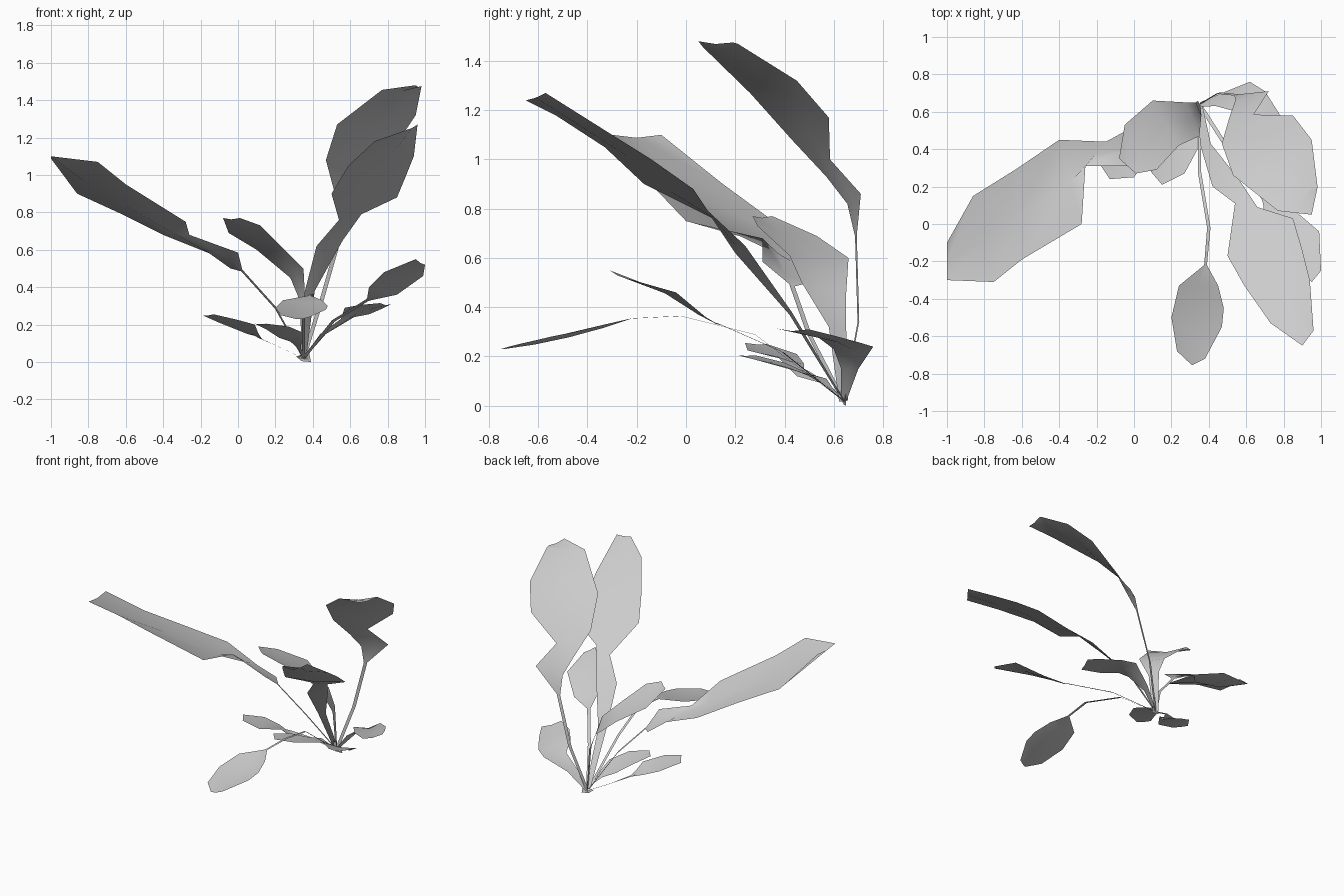
import bpy, bmesh
from mathutils import Vector

ROOT = Vector((0.35, 0.64, 0.02))


def leaf(name, stem, left, right, width=0.025, sag=0.06):
    """Thin ribbon stem from the root, widening into a blade with a sunken midrib."""
    side = (Vector(right[0]) - Vector(left[0])).normalized()
    rows = []
    for p in [ROOT] + [Vector(s) for s in stem]:
        rows.append((p - side * width / 2, p + side * width / 2))
    rows += [(Vector(a), Vector(b)) for a, b in zip(left, right)]
    bm = bmesh.new()
    verts = []
    for a, b in rows:
        mid = (a + b) / 2 - Vector((0, 0, sag * (b - a).length))
        verts.append([bm.verts.new(p) for p in (a, mid, b)])
    for r, s in zip(verts, verts[1:]):
        for i in (0, 1):
            bm.faces.new((r[i], r[i + 1], s[i + 1], s[i]))
    me = bpy.data.meshes.new(name)
    bm.to_mesh(me)
    bm.free()
    me.shade_smooth()
    ob = bpy.data.objects.new(name, me)
    bpy.context.collection.objects.link(ob)


# Large leaf reaching left
leaf("left_large_leaf", [(0.2, 0.5, 0.29), (0.02, 0.43, 0.49)],
     [(-0.04, 0.5, 0.5), (-0.15, 0.44, 0.58), (-0.40, 0.45, 0.68),
      (-0.62, 0.30, 0.79), (-0.86, 0.15, 0.9), (-1, -0.1, 1.1)],
     [(0, 0.31, 0.585), (-0.26, 0.31, 0.68), (-0.28, 0, 0.75),
      (-0.6, -0.19, 0.95), (-0.75, -0.31, 1.07), (-1, -0.3, 1.1)])

# Tallest leaf, rear right
leaf("tall_rear_leaf", [(0.45, 0.7, 0.34), (0.55, 0.69, 0.69)],
     [(0.54, 0.655, 0.82), (0.51, 0.57, 0.93), (0.47, 0.43, 1.08),
      (0.53, 0.26, 1.27), (0.77, 0.07, 1.455), (0.95, 0.05, 1.48)],
     [(0.72, 0.71, 0.86), (0.64, 0.585, 1.0), (0.85, 0.58, 1.17),
      (0.95, 0.45, 1.32), (0.98, 0.21, 1.47), (0.98, 0.19, 1.475)])

# Tall leaf arching to the front right
leaf("tall_front_leaf", [],
     [(0.355, 0.42, 0.37), (0.42, 0.2, 0.62), (0.54, 0.11, 0.76), (0.5, -0.17, 0.9),
      (0.59, -0.33, 1.05), (0.73, -0.53, 1.18), (0.9, -0.65, 1.24)],
     [(0.41, 0.43, 0.38), (0.56, 0.24, 0.65), (0.66, 0.09, 0.79), (0.85, 0.03, 0.88),
      (0.9, -0.14, 1.0), (0.94, -0.3, 1.1), (0.96, -0.57, 1.27)], 0.03, 0.04)

# Middle leaf curling left above the root
leaf("middle_leaf", [],
     [(0.33, 0.65, 0.33), (0.28, 0.65, 0.45), (0.10, 0.66, 0.6),
      (-0.05, 0.53, 0.69), (-0.08, 0.35, 0.77)],
     [(0.36, 0.58, 0.32), (0.35, 0.47, 0.5), (0.24, 0.42, 0.61),
      (0.12, 0.29, 0.73), (0.01, 0.27, 0.77)], 0.04)

# Low leaf on a long stem, right
leaf("right_leaf", [(0.51, 0.39, 0.22), (0.69, 0.14, 0.33)],
     [(0.69, 0.11, 0.34), (0.7, 0.02, 0.40), (0.78, -0.13, 0.48), (0.95, -0.31, 0.55)],
     [(0.71, 0.13, 0.33), (0.85, 0.08, 0.36), (0.99, -0.04, 0.46), (1.0, -0.25, 0.52)], 0.022)

# Drooping leaf toward the front
leaf("front_leaf", [(0.35, 0.28, 0.29), (0.40, -0.02, 0.365)],
     [(0.375, -0.22, 0.355), (0.24, -0.33, 0.33), (0.20, -0.5, 0.29),
      (0.23, -0.68, 0.25), (0.31, -0.755, 0.23)],
     [(0.39, -0.22, 0.355), (0.45, -0.33, 0.33), (0.48, -0.45, 0.30),
      (0.47, -0.55, 0.28), (0.38, -0.72, 0.24)], 0.018)

# Short leaf behind on the right
leaf("rear_right_leaf", [],
     [(0.47, 0.70, 0.15), (0.62, 0.76, 0.24), (0.70, 0.71, 0.255),
      (0.77, 0.60, 0.285), (0.82, 0.50, 0.31)],
     [(0.44, 0.63, 0.15), (0.55, 0.60, 0.23), (0.57, 0.52, 0.29),
      (0.65, 0.42, 0.305), (0.76, 0.36, 0.315)])

# Two small low leaves on the left
leaf("left_low_leaf", [(0.2, 0.57, 0.09)],
     [(0.09, 0.50, 0.14), (0.05, 0.48, 0.15), (0.0, 0.48, 0.17),
      (-0.1, 0.45, 0.21), (-0.19, 0.33, 0.25)],
     [(0.13, 0.45, 0.12), (0.11, 0.42, 0.15), (0.09, 0.37, 0.2),
      (0.0, 0.25, 0.225), (-0.13, 0.24, 0.255)], 0.015, 0.03)
leaf("inner_low_leaf", [(0.33, 0.59, 0.07)],
     [(0.28, 0.57, 0.11), (0.22, 0.50, 0.13), (0.15, 0.40, 0.175), (0.09, 0.28, 0.205)],
     [(0.34, 0.50, 0.12), (0.34, 0.40, 0.16), (0.27, 0.27, 0.19), (0.15, 0.21, 0.205)], 0.02, 0.03)

# Small flared stub at the root
leaf("root_stub", [], [(0.31, 0.63, 0.03), (0.34, 0.64, 0.005)],
     [(0.38, 0.65, 0.05), (0.39, 0.65, 0.0)], 0.02, 0)
